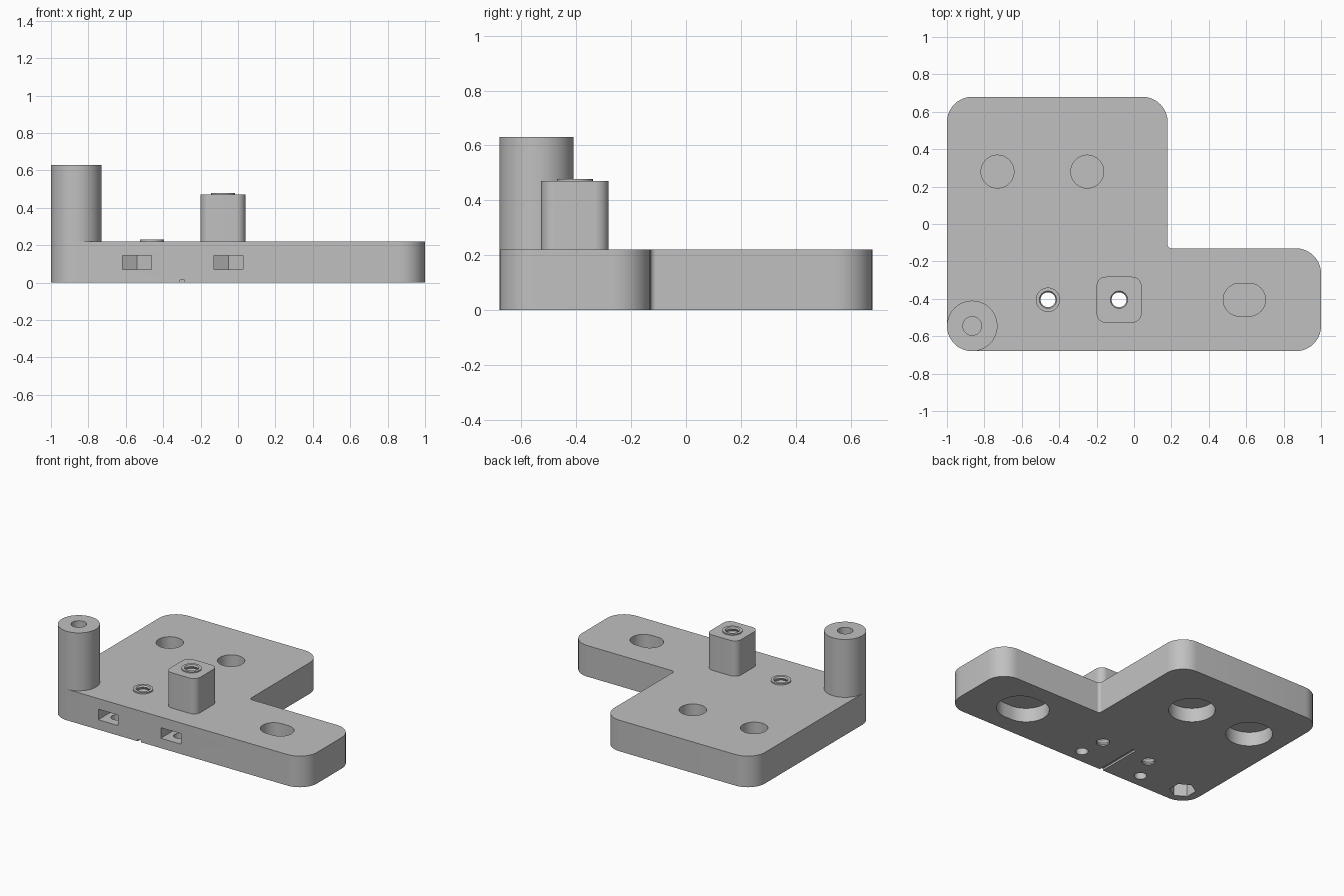
import bpy, bmesh, math
from mathutils import Vector

if "Cube" in bpy.data.objects:
    bpy.data.objects.remove(bpy.data.objects["Cube"], do_unlink=True)

grey = bpy.data.materials.new("plain grey")
grey.use_nodes = True
grey.diffuse_color = (0.53, 0.53, 0.53, 1)
grey.node_tree.nodes["Principled BSDF"].inputs["Base Color"].default_value = grey.diffuse_color


def fillet(corners, steps=10):
    """Outline from right-angled corners (x, y, radius)."""
    pts = []
    n = len(corners)
    for i, (x, y, r) in enumerate(corners):
        p = Vector((x, y))
        u = (Vector(corners[i - 1][:2]) - p).normalized()
        v = (Vector(corners[(i + 1) % n][:2]) - p).normalized()
        for k in range(steps + 1):
            t = math.pi / 2 * k / steps
            pts.append(p + (u + v - v * math.cos(t) - u * math.sin(t)) * r)
    return pts


def box(cx, cy, hx, hy, r):
    return fillet([(cx - hx, cy - hy, r), (cx + hx, cy - hy, r),
                   (cx + hx, cy + hy, r), (cx - hx, cy + hy, r)])


def ring(cx, cy, r, sides=48, turn=0.0):
    return [Vector((cx + r * math.cos(turn + math.tau * k / sides),
                    cy + r * math.sin(turn + math.tau * k / sides))) for k in range(sides)]


def loft(name, layers):
    """Solid from stacked outlines [(points, z), ...]."""
    bm = bmesh.new()
    rows = [[bm.verts.new((p[0], p[1], z)) for p in pts] for pts, z in layers]
    n = len(rows[0])
    for lo, hi in zip(rows, rows[1:]):
        for i in range(n):
            j = (i + 1) % n
            bm.faces.new((lo[i], lo[j], hi[j], hi[i]))
    bm.faces.new(rows[0][::-1])
    bm.faces.new(rows[-1])
    bmesh.ops.remove_doubles(bm, verts=bm.verts, dist=1e-5)
    bmesh.ops.recalc_face_normals(bm, faces=bm.faces)
    mesh = bpy.data.meshes.new(name)
    bm.to_mesh(mesh)
    bm.free()
    mesh.materials.append(grey)
    ob = bpy.data.objects.new(name, mesh)
    bpy.context.collection.objects.link(ob)
    return ob


def prism(name, pts, z0, z1):
    return loft(name, [(pts, z0), (pts, z1)])


TOP, BOSS_TOP, POST_TOP = 0.22, 0.47, 0.63
FRONT, BACK = -0.68, 0.68
R = 0.135

# Solid parts
plate = prism("base_plate", fillet([
    (-1, FRONT, R), (1, FRONT, R), (1, -0.13, R),
    (0.18, -0.13, 0.02), (0.18, BACK, R), (-1, BACK, R)]), 0, TOP)
post = prism("corner_post", ring(-1 + R, FRONT + R, R, 64), TOP, POST_TOP)
boss = prism("square_boss", box(-0.08, -0.405, 0.12, 0.123, 0.05), TOP, BOSS_TOP)
threads = [(-0.46, -0.405), (-0.08, -0.405)]
collars = [prism("plate_collar", ring(*threads[0], 0.065), TOP, TOP + 0.01),
           prism("boss_collar", ring(*threads[1], 0.065), BOSS_TOP, BOSS_TOP + 0.008)]

# Threaded bores
bores = []
for x, y in threads:
    layers = [(ring(x, y, 0.04 if k % 2 else 0.05, 32), -0.0113 + k * 0.0177) for k in range(30)]
    bores.append(loft("bore_cutter", layers))

# Mounting holes: narrow above, wide counterbore below, thin web between
pockets = []
for x, y, stretch in [(-0.73, 0.28, 0), (-0.25, 0.28, 0), (0.59, -0.405, 0.025)]:
    for r, z0, z1 in [(0.088, 0.11, 0.3), (0.15, -0.1, 0.1)]:
        pts = box(x, y, r + stretch, r, r) if stretch else ring(x, y, r)
        pockets.append(prism("pocket_cutter", pts, z0, z1))

# Nut slots in the front edge with screw holes from below
for x in (-0.54, -0.05):
    w, y = 0.078, -0.58
    slot = [(x - w, FRONT - 0.1), (x + w, FRONT - 0.1), (x + w, y + w * 0.577),
            (x, y + w * 1.155), (x - w, y + w * 0.577)]
    pockets.append(prism("nut_slot_cutter", slot, 0.07, 0.145))
    pockets.append(prism("screw_cutter", ring(x, y, 0.04, 32), -0.1, 0.18))

# Hexagonal nut trap under the post, groove on the underside
pockets.append(prism("hex_cutter", ring(-1 + R, FRONT + R, 0.085, 6, math.pi / 6), -0.1, 0.2))
pockets.append(prism("groove_cutter", [(-0.31, -0.8), (-0.285, -0.8),
                                       (-0.285, -0.35), (-0.31, -0.35)], -0.1, 0.013))
post_hole = prism("post_hole_cutter", ring(-1 + R, FRONT + R, 0.05, 32), 0.25, 0.8)


def cut(ob, cutters):
    bpy.context.view_layer.objects.active = ob
    for c in cutters:
        m = ob.modifiers.new("cut", "BOOLEAN")
        m.operation, m.solver, m.object = "DIFFERENCE", "EXACT", c
        bpy.ops.object.modifier_apply(modifier=m.name)


cut(plate, pockets + bores)
cut(post, [post_hole])
cut(boss, [bores[1]])
for collar, bore in zip(collars, bores):
    cut(collar, [bore])
for c in pockets + bores + [post_hole]:
    bpy.data.objects.remove(c, do_unlink=True)

# Smooth curved walls, crisp edges
bpy.ops.object.select_all(action="DESELECT")
for ob in [plate, post, boss] + collars:
    ob.select_set(True)
bpy.context.view_layer.objects.active = plate
bpy.ops.object.shade_smooth_by_angle(angle=math.radians(30))
